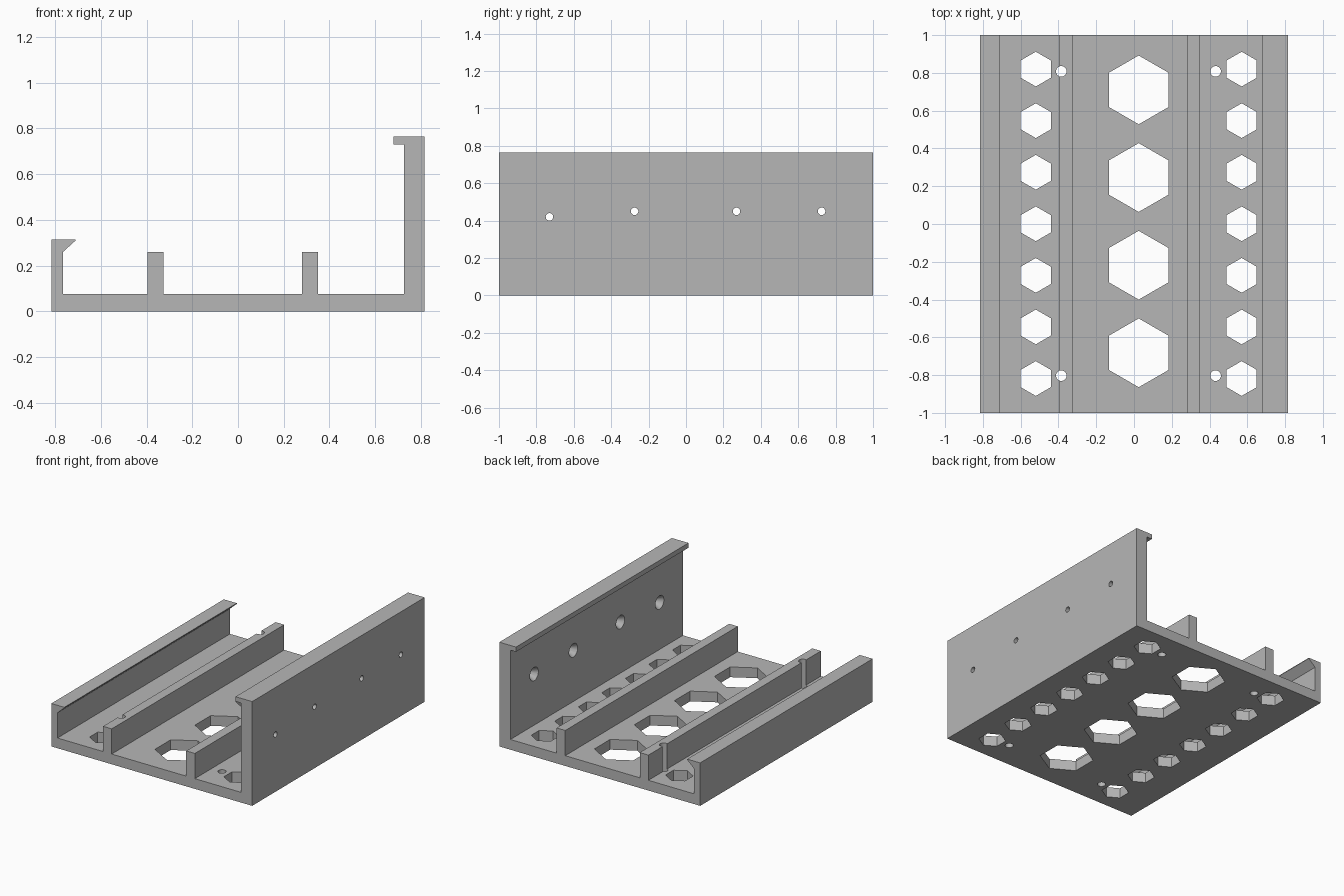
import bpy, bmesh, math
from mathutils import Matrix, Vector

cube = bpy.data.objects.get("Cube")
if cube:
    bpy.data.objects.remove(cube, do_unlink=True)

grey = bpy.data.materials.new("light grey")
grey.use_nodes = True
colour = (0.47, 0.47, 0.47, 1)
grey.diffuse_color = colour
grey.node_tree.nodes["Principled BSDF"].inputs["Base Color"].default_value = colour


def make_object(name, bm):
    bmesh.ops.recalc_face_normals(bm, faces=bm.faces)
    mesh = bpy.data.meshes.new(name)
    bm.to_mesh(mesh)
    bm.free()
    mesh.materials.append(grey)
    obj = bpy.data.objects.new(name, mesh)
    bpy.context.collection.objects.link(obj)
    return obj


def add_prism(bm, centre, sides, r1, r2, depth, rotation):
    bmesh.ops.create_cone(bm, cap_ends=True, segments=sides, radius1=r1, radius2=r2,
                          depth=depth, matrix=Matrix.Translation(centre) @ rotation)


def cut(target, cutter):
    cutter.hide_render = True
    mod = target.modifiers.new("holes", 'BOOLEAN')
    mod.operation = 'DIFFERENCE'
    mod.solver = 'EXACT'
    mod.object = cutter
    bpy.context.view_layer.objects.active = target
    bpy.ops.object.modifier_apply(modifier=mod.name)
    bpy.data.objects.remove(cutter, do_unlink=True)


# Tray: floor, two ribs, tall lipped wall and short hooked wall in one section
FLOOR, RIB = 0.075, 0.26
section = [(-0.815, 0), (0.815, 0), (0.815, 0.765), (0.68, 0.765), (0.68, 0.73),
           (0.725, 0.73), (0.725, FLOOR),
           (0.35, FLOOR), (0.35, RIB), (0.28, RIB), (0.28, FLOOR),
           (-0.325, FLOOR), (-0.325, RIB), (-0.395, RIB), (-0.395, FLOOR),
           (-0.765, FLOOR), (-0.765, 0.26), (-0.71, 0.31), (-0.71, 0.315), (-0.815, 0.315)]
bm = bmesh.new()
face = bm.faces.new([bm.verts.new((x, -1, z)) for x, z in section])
sweep = bmesh.ops.extrude_face_region(bm, geom=[face])
bmesh.ops.translate(bm, vec=(0, 2, 0),
                    verts=[v for v in sweep["geom"] if isinstance(v, bmesh.types.BMVert)])
tray = make_object("tray", bm)

upright = Matrix.Identity(4)
sideways = Matrix.Rotation(math.pi / 2, 4, 'Y')

# Through holes
bm = bmesh.new()
for i in range(4):      # large hexagons down the middle
    add_prism(bm, (0.025, 0.71 - 0.464 * i, 0.05), 6, 0.182, 0.182, 0.3, upright)
for x in (-0.52, 0.57):  # small hexagons along both sides
    for i in range(7):
        add_prism(bm, (x, 0.82 - 0.273 * i, 0.05), 6, 0.092, 0.092, 0.3, upright)
for x in (-0.385, 0.432):  # round mounting holes
    for y in (-0.803, 0.808):
        add_prism(bm, (x, y, 0.15), 32, 0.028, 0.028, 0.5, upright)
wall_holes = [(-0.73, 0.42), (-0.275, 0.45), (0.27, 0.45), (0.725, 0.45)]
for y, z in wall_holes:  # screw holes in the tall wall
    add_prism(bm, (0.77, y, z), 32, 0.02, 0.02, 0.3, sideways)
cut(tray, make_object("hole_cutter", bm))

# Countersinks on the inner face of the tall wall
bm = bmesh.new()
for y, z in wall_holes:
    add_prism(bm, (0.745, y, z), 32, 0.055, 0.02, 0.06, sideways)
cut(tray, make_object("countersink_cutter", bm))

# Smooth the round holes while keeping every corner sharp
tray.select_set(True)
bpy.context.view_layer.objects.active = tray
bpy.ops.object.shade_smooth_by_angle(angle=math.radians(25))
